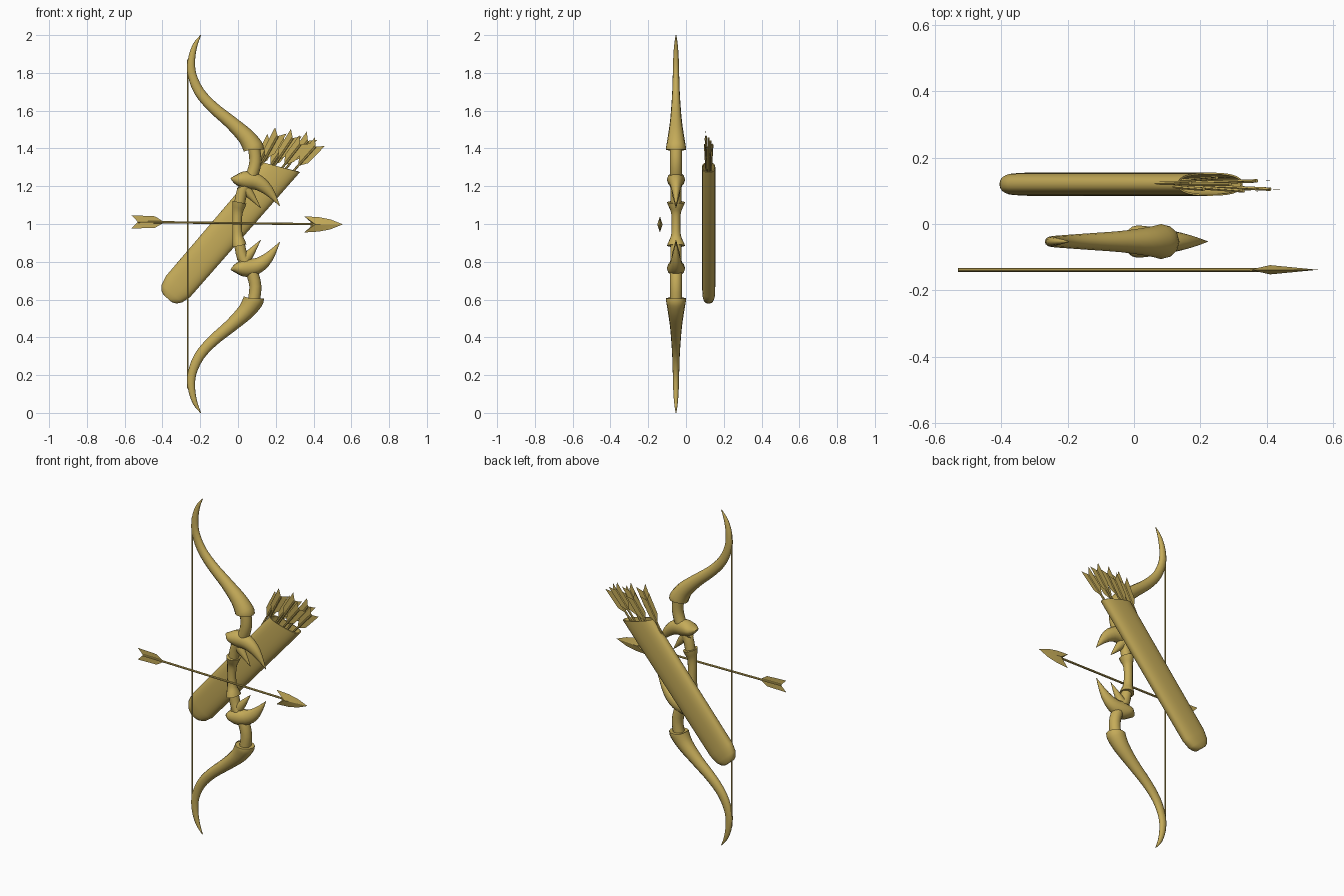
import bpy, bmesh, math
from mathutils import Vector

if "Cube" in bpy.data.objects:
    bpy.data.objects.remove(bpy.data.objects["Cube"])

gold = bpy.data.materials.new("old_gold")
gold.use_nodes = True
COLOR = (0.56, 0.41, 0.10, 1)
gold.diffuse_color = COLOR
gold.node_tree.nodes["Principled BSDF"].inputs["Base Color"].default_value = COLOR

BOW_Y, MID = -0.053, 1.0


def finish(name, bm, loc=(0, 0, 0), mirror=False, angle=40):
    bmesh.ops.recalc_face_normals(bm, faces=bm.faces)
    mesh = bpy.data.meshes.new(name)
    bm.to_mesh(mesh)
    bm.free()
    mesh.materials.append(gold)
    ob = bpy.data.objects.new(name, mesh)
    bpy.context.collection.objects.link(ob)
    ob.location = loc
    bpy.ops.object.select_all(action='DESELECT')
    ob.select_set(True)
    bpy.context.view_layer.objects.active = ob
    bpy.ops.object.shade_smooth_by_angle(angle=math.radians(angle))
    if mirror:
        mod = ob.modifiers.new("mirror", 'MIRROR')
        mod.use_axis = (False, False, True)
        mod.use_mirror_merge = False
    return ob


def loft(bm, rings, caps=(True, True)):
    loops = [[bm.verts.new(p) for p in r] for r in rings]
    n = len(loops[0])
    for a, b in zip(loops, loops[1:]):
        for i in range(n):
            j = (i + 1) % n
            bm.faces.new((a[i], a[j], b[j], b[i]))
    if caps[0]:
        bm.faces.new(loops[0])
    if caps[1]:
        bm.faces.new(loops[-1])


def refine(pts, steps):
    """Catmull-Rom through (x, z, radius in plane, radius in depth)."""
    P = [Vector(p) for p in pts]
    P = [P[0]] + P + [P[-1]]
    out = []
    for a, b, c, d in zip(P, P[1:], P[2:], P[3:]):
        for k in range(steps):
            t = k / steps
            out.append(0.5 * (2 * b + (c - a) * t + (2 * a - 5 * b + 4 * c - d) * t * t
                              + (3 * b - a - 3 * c + d) * t ** 3))
    return out + [P[-1]]


def bow_part(name, pts, steps=3, sides=12, mirror=True):
    """Tapered tube in the bow plane, mirrored over the grip."""
    path = refine(pts, steps)
    rings = []
    for i, p in enumerate(path):
        q, r = path[max(i - 1, 0)], path[min(i + 1, len(path) - 1)]
        tx, tz = Vector((r.x - q.x, r.y - q.y)).normalized()
        ring = []
        for k in range(sides):
            a = math.tau * k / sides
            u, v = max(p.z, .001) * math.cos(a), max(p.w, .001) * math.sin(a)
            ring.append((p.x + tz * u, v, p.y - tx * u - MID))
        rings.append(ring)
    bm = bmesh.new()
    loft(bm, rings)
    return finish(name, bm, (0, BOW_Y, MID), mirror)


# Bow limbs with flared sockets
bow_part("bow_limb", [
    (-.197, 2.0, .002, .002), (-.228, 1.945, .013, .010), (-.246, 1.87, .019, .015),
    (-.243, 1.79, .023, .017), (-.205, 1.70, .027, .020), (-.135, 1.62, .030, .025),
    (-.04, 1.54, .035, .032), (.04, 1.465, .045, .043), (.078, 1.41, .054, .052),
    (.083, 1.393, .054, .052)])
# Curved necks between limbs and grip
bow_part("bow_neck", [
    (.083, 1.41, .032, .032), (.092, 1.33, .032, .032), (.07, 1.25, .032, .032),
    (.025, 1.18, .030, .030), (.005, 1.09, .028, .028)])
# Grip with flared ends
bow_part("bow_grip", [
    (.008, 1.115, .037, .048), (.004, 1.095, .034, .040), (-.002, 1.06, .027, .026),
    (-.005, 1.0, .025, .023), (-.002, .94, .027, .026), (.004, .905, .034, .040),
    (.008, .885, .037, .048)], mirror=False)
# Horns that sweep towards the grip
bow_part("large_horn", [
    (-.038, 1.242, .003, .010), (-.005, 1.235, .030, .045), (.04, 1.233, .047, .046),
    (.10, 1.222, .042, .036), (.16, 1.178, .028, .022), (.222, 1.095, .001, .001)])
bow_part("small_horn", [
    (.02, 1.21, .034, .028), (.065, 1.155, .022, .020), (.12, 1.085, .001, .001)])


def rod(bm, a, b, radius, sides=8):
    a, b = Vector(a), Vector(b)
    d = (b - a).normalized()
    u = d.cross(Vector((0, 1, 0))).normalized()
    v = d.cross(u)
    angles = [math.tau * k / sides for k in range(sides)]
    loft(bm, [[c + (u * math.cos(t) + v * math.sin(t)) * radius for t in angles]
              for c in (a, b)])


# Bowstring
bm = bmesh.new()
rod(bm, (-.265, BOW_Y, .13), (-.265, BOW_Y, 1.87), .004)
finish("bowstring", bm)


def fletching(bm, nock, tip):
    """Two flat notched vanes on either side of the shaft."""
    nock = Vector(nock)
    d = (Vector(tip) - nock).normalized()
    side = d.cross(Vector((0, 1, 0))).normalized()
    for s in (1, -1):
        bm.faces.new([bm.verts.new(nock + d * l + side * s * w) for l, w in
                      ((0, 0), (-.035, .035), (.09, .031), (.14, 0))])


# Nocked arrow
NOCK, TIP = Vector((-.53, -.138, 1.011)), Vector((.42, -.138, .999))
bm = bmesh.new()
rod(bm, NOCK, TIP, .006)
finish("arrow_shaft", bm)
bm = bmesh.new()
fletching(bm, NOCK, TIP)
finish("arrow_fletching", bm)

# Barbed arrowhead: leaf outline raised to a ridge on both sides
bm = bmesh.new()
half = [(.385, .012), (.35, .043), (.43, .038), (.49, .026)]
outline = [(.555, 0)] + [(x, -w) for x, w in half[::-1]] + half
rim = [bm.verts.new((x, 0, w)) for x, w in outline]
for s in (-1, 1):
    ridge = bm.verts.new((.41, s * .014, 0))
    for i, v in enumerate(rim):
        bm.faces.new((v, rim[(i + 1) % len(rim)], ridge))
finish("arrowhead", bm, (0, -.138, .998), angle=25)

# Quiver: flattened tube, rounded foot, slanted open mouth
AXIS, CROSS = Vector((.655, 0, .755)), Vector((.755, 0, -.655))
MOUTH = Vector((.23, .12, 1.30))
LENGTH = .835


def quiver_ring(t, w, d, slant=0.0, n=28):
    ring = []
    for k in range(n):
        a = math.tau * k / n
        c, s = math.cos(a), math.sin(a)
        x = math.copysign(abs(c) ** .8, c)
        y = math.copysign(abs(s) ** .8, s)
        ring.append(MOUTH + AXIS * (t + slant * x) + CROSS * (x * w)
                    + Vector((0, y * d, 0)))
    return ring


bm = bmesh.new()
foot = [(-.085, .030, .022), (-.075, .052, .028), (-.05, .072, .033), (0, .085, .035)]
rings = [quiver_ring(t - LENGTH, w, d) for t, w, d in foot]
rings += [quiver_ring(0, .091, .035, .044),
          quiver_ring(0, .084, .030, .044),
          quiver_ring(-.30, .080, .030)]
loft(bm, rings)
finish("quiver", bm)

# Spare arrows fanned in the quiver
shafts, vanes = bmesh.new(), bmesh.new()
heights = [1.43, 1.465, 1.42, 1.455, 1.42, 1.44, 1.41]
depths = [.125, .105, .14, .12, .10, .13, .105]
for i, (z, y) in enumerate(zip(heights, depths)):
    nock = Vector((.17 + .04 * i, y, z))
    base = MOUTH - AXIS * .29 + CROSS * (i - 3) * .018
    base.y = .12
    rod(shafts, nock, base, .006, 6)
    fletching(vanes, nock, base)
finish("quiver_arrow_shafts", shafts)
finish("quiver_arrow_fletching", vanes)
